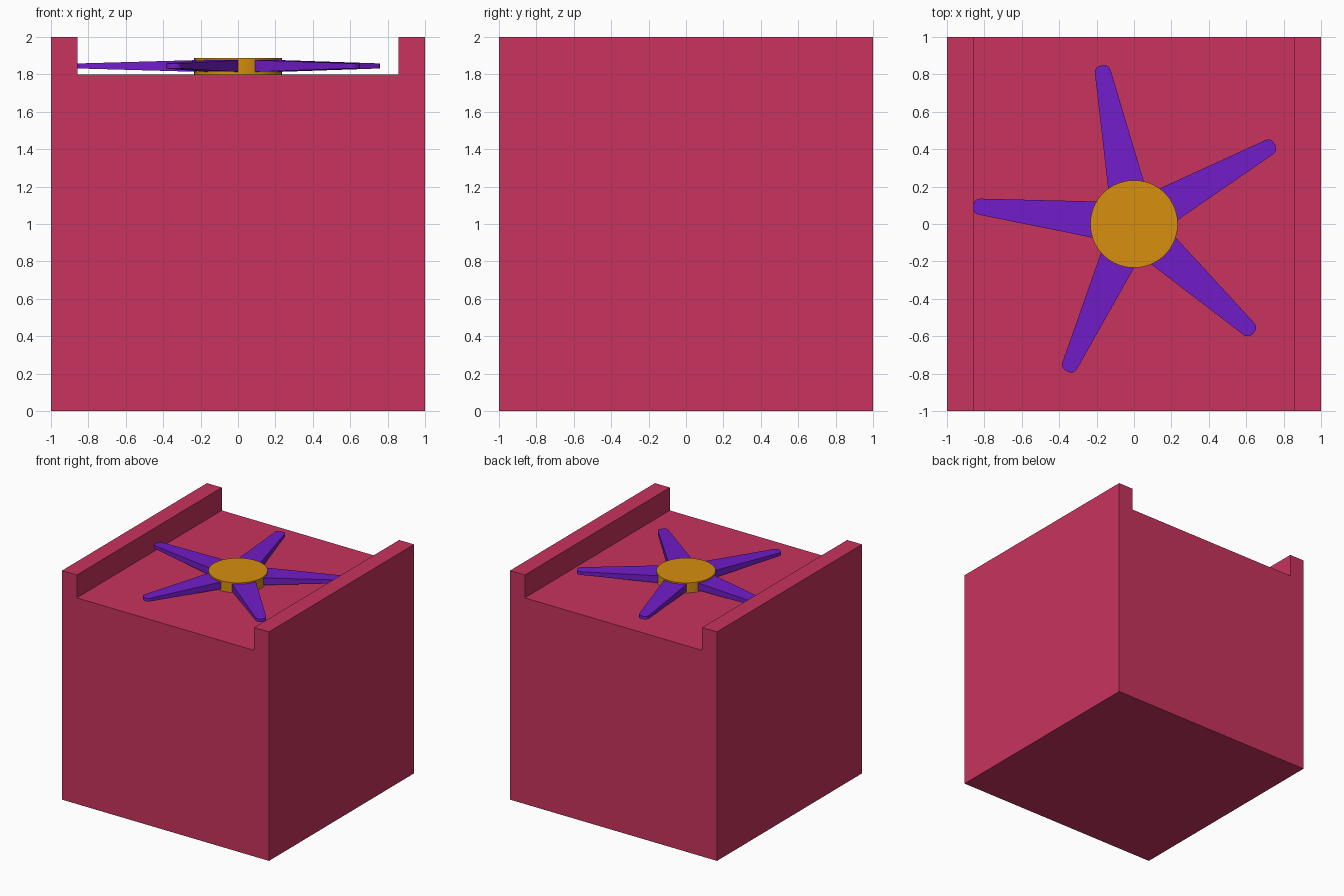
import bpy, bmesh
from math import radians, cos, sin
from mathutils import Matrix

if "Cube" in bpy.data.objects:
    bpy.data.objects.remove(bpy.data.objects["Cube"])


def material(name, color):
    m = bpy.data.materials.new(name)
    m.diffuse_color = (*color, 1)
    m.use_nodes = True
    m.node_tree.nodes["Principled BSDF"].inputs["Base Color"].default_value = m.diffuse_color
    return m


def to_object(bm, name, mat):
    bmesh.ops.recalc_face_normals(bm, faces=bm.faces)
    me = bpy.data.meshes.new(name)
    bm.to_mesh(me)
    bm.free()
    ob = bpy.data.objects.new(name, me)
    bpy.context.collection.objects.link(ob)
    me.materials.append(mat)
    return ob


red = material("casing_red", (0.58, 0.033, 0.11))
purple = material("blade_purple", (0.165, 0.012, 0.58))
orange = material("hub_orange", (0.68, 0.275, 0.004))

# casing: U-shaped front profile extruded from front to back
profile = [(-1, 0), (1, 0), (1, 2), (0.857, 2), (0.857, 1.8),
           (-0.857, 1.8), (-0.857, 2), (-1, 2)]
bm = bmesh.new()
face = bm.faces.new([bm.verts.new((x, -1, z)) for x, z in profile])
ext = bmesh.ops.extrude_face_region(bm, geom=[face])
bmesh.ops.translate(bm, vec=(0, 2, 0),
                    verts=[g for g in ext["geom"] if isinstance(g, bmesh.types.BMVert)])
to_object(bm, "casing", red)

# hub: low disc standing on the recessed deck
bm = bmesh.new()
bmesh.ops.create_cone(bm, cap_ends=True, segments=64, radius1=0.234, radius2=0.234,
                      depth=0.087, matrix=Matrix.Translation((0, 0, 1.8435)))
hub = to_object(bm, "hub", orange)
bpy.context.view_layer.objects.active = hub
hub.select_set(True)
bpy.ops.object.shade_smooth_by_angle(angle=radians(30))


# blade: tapers in width and thickness, with rounded tip corners
def blade_outline():
    r, tip, half = 0.035, 0.865, 0.043
    upper = [(0.1, 0.107)]
    for i in range(5):
        a = radians(86 - i * 86 / 4)
        upper.append((tip - r + r * cos(a), half - r + r * sin(a)))
    return upper + [(u, -v) for u, v in reversed(upper)]


def half_thickness(u):
    return 0.031 - 0.018 * (u - 0.22) / 0.645


for i in range(5):
    bm = bmesh.new()
    pts = blade_outline()
    top = [bm.verts.new((u, v, 1.845 + half_thickness(u))) for u, v in pts]
    low = [bm.verts.new((u, v, 1.845 - half_thickness(u))) for u, v in pts]
    bm.faces.new(top)
    bm.faces.new(low[::-1])
    for a in range(len(pts)):
        b = (a + 1) % len(pts)
        bm.faces.new((low[a], low[b], top[b], top[a]))
    bm.transform(Matrix.Rotation(radians(173.6 + 72 * i), 4, 'Z'))
    to_object(bm, f"blade_{i + 1}", purple)
